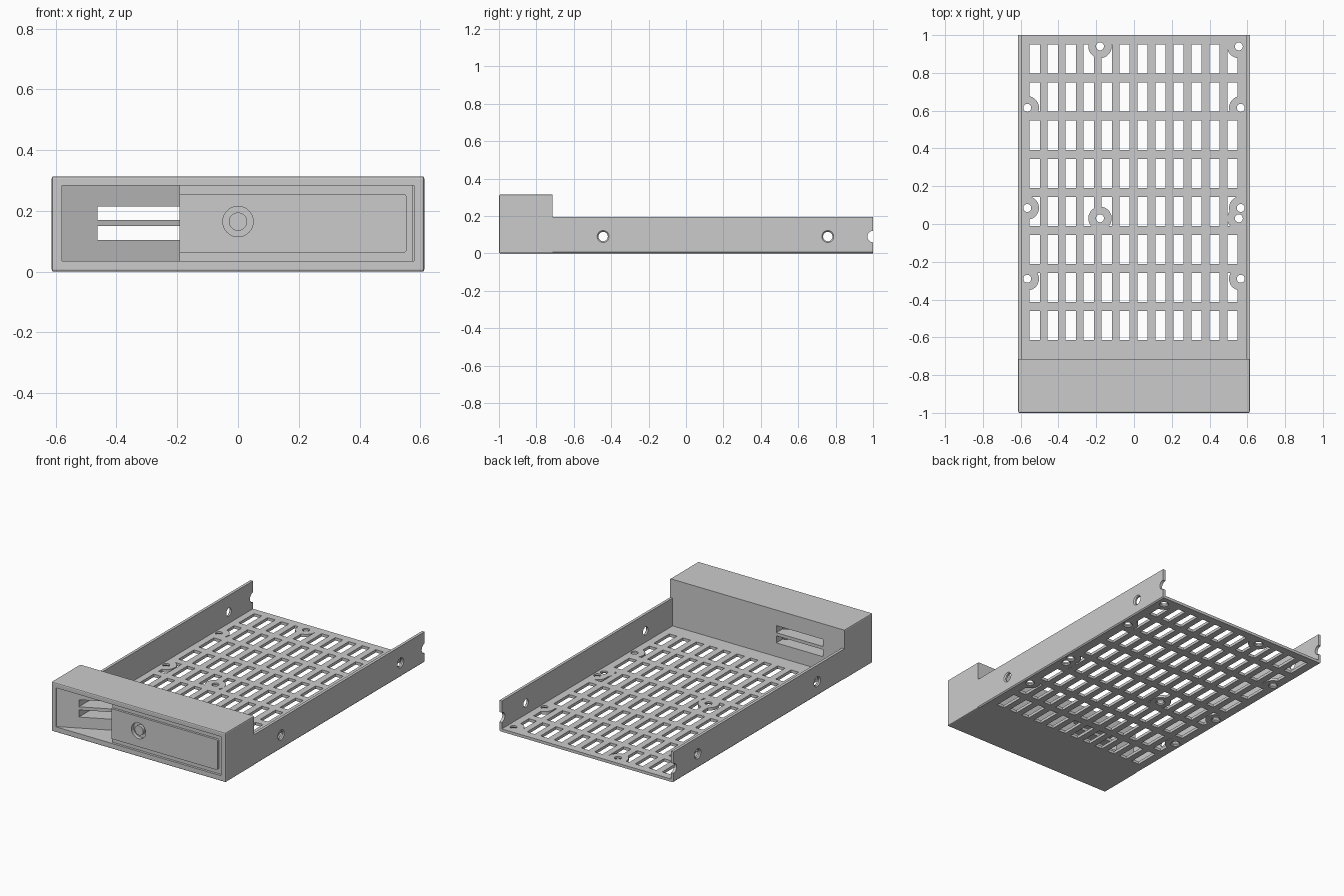
import bpy, bmesh, math
from mathutils import Matrix, Vector

cube = bpy.data.objects.get("Cube")
if cube:
    bpy.data.objects.remove(cube, do_unlink=True)

COLOUR = (0.6, 0.6, 0.6, 1)
grey = bpy.data.materials.new("plain_grey")
grey.use_nodes = True
grey.diffuse_color = COLOUR
grey.node_tree.nodes["Principled BSDF"].inputs["Base Color"].default_value = COLOUR

TURN = {"X": Matrix.Rotation(math.pi / 2, 4, "Y"),
        "Y": Matrix.Rotation(-math.pi / 2, 4, "X"),
        "Z": Matrix.Identity(4)}
parts = []


def box(x, y, z):
    bm = bmesh.new()
    add_box(bm, x, y, z)
    return bm


def add_box(bm, x, y, z):
    mid = Vector([sum(r) / 2 for r in (x, y, z)])
    size = [r[1] - r[0] for r in (x, y, z)]
    bmesh.ops.create_cube(bm, size=1, matrix=Matrix.Translation(mid) @ Matrix.Diagonal((*size, 1)))


def cone(center, axis, r1, r2, depth, sides=28):
    bm = bmesh.new()
    bmesh.ops.create_cone(bm, cap_ends=True, segments=sides, radius1=r1, radius2=r2, depth=depth,
                          matrix=Matrix.Translation(center) @ TURN[axis])
    return bm


def prism(points, offset):
    """Closed solid between an outline and its shifted copy."""
    bm = bmesh.new()
    near = [bm.verts.new(p) for p in points]
    far = [bm.verts.new(Vector(p) + Vector(offset)) for p in points]
    bm.faces.new(near)
    bm.faces.new(far[::-1])
    for i in range(len(points)):
        bm.faces.new((near[i - 1], far[i - 1], far[i], near[i]))
    return bm


def make(bm, name):
    bmesh.ops.recalc_face_normals(bm, faces=bm.faces[:])
    if bm.calc_volume(signed=True) < 0:
        bmesh.ops.reverse_faces(bm, faces=bm.faces[:])
    mesh = bpy.data.meshes.new(name)
    bm.to_mesh(mesh)
    bm.free()
    mesh.materials.append(grey)
    obj = bpy.data.objects.new(name, mesh)
    bpy.context.collection.objects.link(obj)
    return obj


def part(bm, name):
    parts.append(make(bm, name))
    return parts[-1]


def reach(mesh):
    return max((v.co.length for v in mesh.vertices), default=0)


def cut_object(obj, cutter):
    """Subtract cutter from obj, with a second solver if the first collapses the solid."""
    cutter.hide_render = True
    mod = obj.modifiers.new("cut", "BOOLEAN")
    mod.operation, mod.object = "DIFFERENCE", cutter
    for solver in ("EXACT", "MANIFOLD"):
        mod.solver = solver
        graph = bpy.context.evaluated_depsgraph_get()
        result = bpy.data.meshes.new_from_object(obj.evaluated_get(graph))
        if reach(result) > 0.9 * reach(obj.data):
            obj.data = result
            break
    obj.modifiers.clear()
    bpy.data.objects.remove(cutter, do_unlink=True)


def cut(obj, bm):
    cut_object(obj, make(bm, "cutter"))


HALF, FRONT, STEP, BACK = 0.613, -1.0, -0.715, 1.0
WALL, SIDE_TOP, CHAMFER = 0.018, 0.195, 0.007

# Tray: U-shaped sheet with chamfered lower edges
half = [(HALF - CHAMFER, 0), (HALF, CHAMFER), (HALF, SIDE_TOP), (HALF - WALL, SIDE_TOP), (HALF - WALL, WALL)]
profile = half + [(-x, z) for x, z in reversed(half)]
tray = part(prism([(x, STEP, z) for x, z in profile], (0, BACK - STEP, 0)), "tray")

# Floor mounting holes: left and right pairs plus odd ones
holes = [(s * 0.565, y) for s in (-1, 1) for y in (0.615, 0.085, -0.29)]
holes += [(x, y) for x in (-0.18, 0.555) for y in (0.94, 0.03)]

# Ventilation slots, left solid around each mounting hole
bm = bmesh.new()
for i in range(12):
    for j in range(8):
        x, y = -0.525 + i * 0.0951, 0.873 - j * 0.2016
        add_box(bm, (x - 0.027, x + 0.027), (y - 0.077, y + 0.077), (-0.05, 0.05))
slots = make(bm, "slot_cutter")
for x, y in holes:
    cut(slots, cone((x, y, 0), "Z", 0.062, 0.062, 0.3))
cut_object(tray, slots)

# Mounting holes with countersinks underneath
for x, y in holes:
    cut(tray, cone((x, y, 0), "Z", 0.021, 0.021, 0.1))
    cut(tray, cone((x, y, 0.003), "Z", 0.033, 0.017, 0.016))

# Rear notches and countersunk side screw holes
cut(tray, cone((0, BACK + 0.001, 0.09), "X", 0.031, 0.031, 2))
for y in (-0.443, 0.758):
    cut(tray, cone((0, y, 0.09), "X", 0.025, 0.025, 2))
    cut(tray, cone((HALF - 0.003, y, 0.09), "X", 0.021, 0.037, 0.016))
    cut(tray, cone((0.003 - HALF, y, 0.09), "X", 0.037, 0.021, 0.016))

# Front housing, rounded everywhere but the rear
bm = box((-HALF, HALF), (FRONT, STEP), (0, 0.314))
edges = [e for e in bm.edges if min(v.co.y for v in e.verts) < STEP - 0.01]
bmesh.ops.bevel(bm, geom=edges, offset=CHAMFER, segments=2, profile=0.5, affect="EDGES")
housing = part(bm, "front_housing")

# Door recess, then the slanted finger scoop running behind the door
LOW, HIGH = 0.035, 0.283
cut(housing, box((-0.16, 0.58), (-1.1, -0.96), (LOW, HIGH)))
scoop = [(-0.58, -1.1), (-0.58, -0.995), (-0.13, -0.775), (-0.13, -1.1)]
cut(housing, prism([(x, y, LOW) for x, y in scoop], (0, 0, HIGH - LOW)))

# Two air slots through to the tray
for z in (0.105, 0.17):
    cut(housing, box((-0.463, -0.135), (-1.1, -0.6), (z, z + 0.045)))

# Door backing plate, and raised panel with rounded right corners
part(box((-0.192, 0.575), (-0.985, -0.95), (LOW - 0.004, HIGH + 0.004)), "door_plate")
bm = box((-0.192, 0.555), (-0.999, -0.965), (0.063, 0.255))
edges = [e for e in bm.edges if all(v.co.x > 0 for v in e.verts)
         and abs(e.verts[0].co.y - e.verts[1].co.y) > 0.01]
bmesh.ops.bevel(bm, geom=edges, offset=0.01, segments=6, profile=0.5, affect="EDGES")
door = part(bm, "door_panel")

# Round lock: sunk ring and cylinder
cut(door, cone((0, FRONT, 0.165), "Y", 0.05, 0.05, 0.05, 40))
cut(parts[-2], cone((0, FRONT, 0.165), "Y", 0.05, 0.05, 0.05, 40))
part(cone((0, -0.98, 0.165), "Y", 0.03, 0.03, 0.03, 40), "lock_cylinder")

# Smooth the round walls, keep the edges sharp
for obj in parts:
    bpy.ops.object.select_all(action="DESELECT")
    obj.select_set(True)
    bpy.context.view_layer.objects.active = obj
    bpy.ops.object.shade_smooth_by_angle(angle=math.radians(16))
